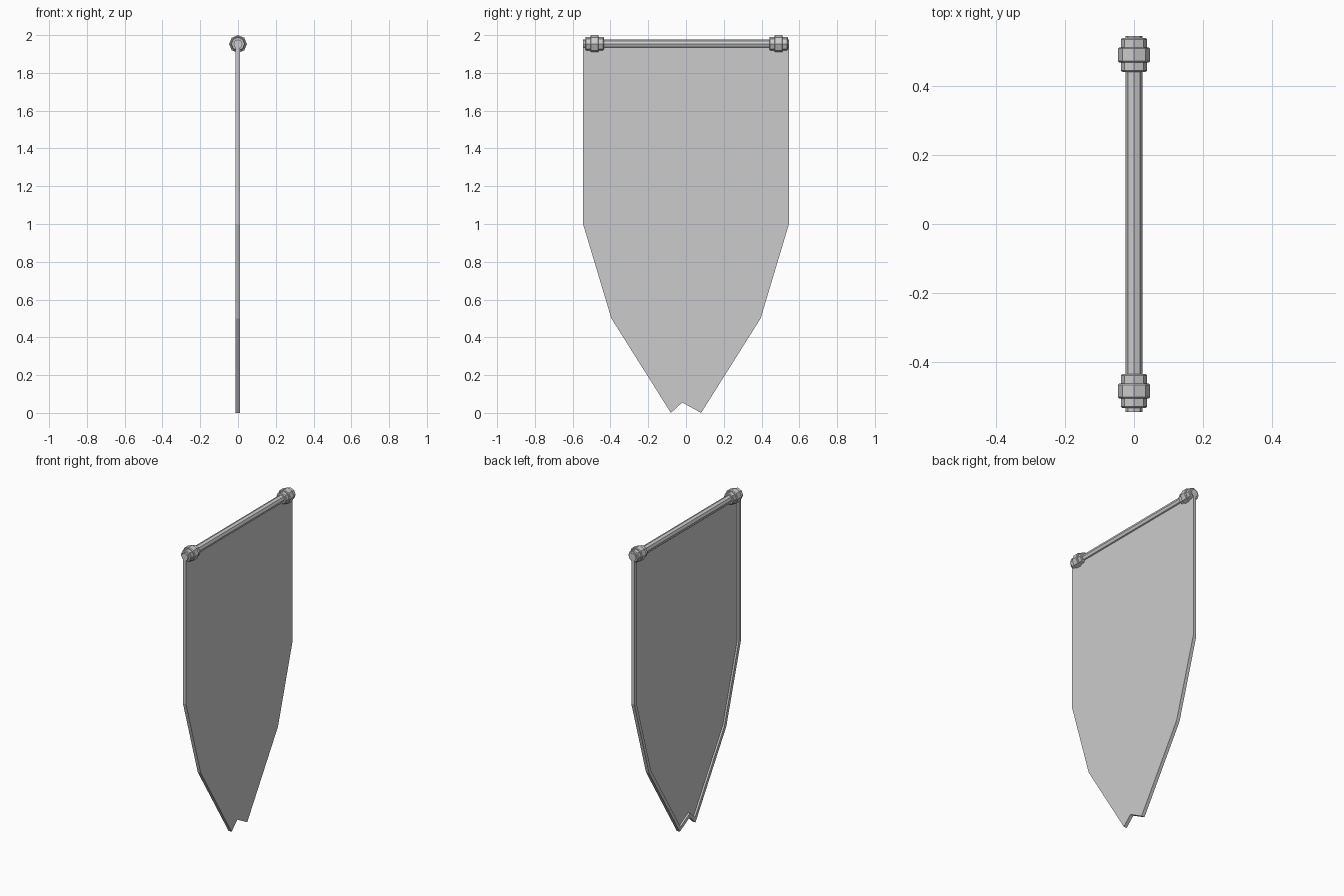
import bpy, bmesh, math
from mathutils import Matrix

if "Cube" in bpy.data.objects:
    bpy.data.objects.remove(bpy.data.objects["Cube"])

ROD_Z = 1.953


def new_object(name, bm):
    bmesh.ops.recalc_face_normals(bm, faces=bm.faces)
    mesh = bpy.data.meshes.new(name)
    bm.to_mesh(mesh)
    bm.free()
    obj = bpy.data.objects.new(name, mesh)
    bpy.context.collection.objects.link(obj)
    return obj


def octagon_bar(name, radius, y0, y1, bevel=0.0):
    # eight-sided bar along y, with a corner pointing straight up
    bm = bmesh.new()
    place = Matrix.Translation((0, (y0 + y1) / 2, ROD_Z)) @ Matrix.Rotation(math.pi / 2, 4, 'X')
    bmesh.ops.create_cone(bm, cap_ends=True, segments=8, radius1=radius,
                          radius2=radius, depth=y1 - y0, matrix=place)
    if bevel:
        rims = [e for e in bm.edges if abs(e.verts[0].co.y - e.verts[1].co.y) < 1e-5]
        bmesh.ops.bevel(bm, geom=rims, offset=bevel, segments=1, affect='EDGES')
    return new_object(name, bm)


# Cloth: pointed outline with a notched tip, recessed panel on the -x side
outline = [(-0.545, 1.95), (-0.545, 1.0), (-0.395, 0.5), (-0.08, 0.0), (-0.02, 0.055),
           (0.08, 0.0), (0.395, 0.5), (0.545, 1.0), (0.545, 1.95)]
bm = bmesh.new()
front = bm.faces.new([bm.verts.new((0.01, y, z)) for y, z in outline])
ext = bmesh.ops.extrude_face_region(bm, geom=[front], use_keep_orig=True)
back = next(g for g in ext["geom"] if isinstance(g, bmesh.types.BMFace))
for v in back.verts:
    v.co.x = -0.012
bmesh.ops.recalc_face_normals(bm, faces=bm.faces)
bmesh.ops.inset_region(bm, faces=[back], thickness=0.022, use_even_offset=True)
sunk = bmesh.ops.extrude_face_region(bm, geom=[back])
bmesh.ops.translate(bm, vec=(0.012, 0, 0),
                    verts=[g for g in sunk["geom"] if isinstance(g, bmesh.types.BMVert)])
if back.is_valid:
    bmesh.ops.delete(bm, geom=[back], context='FACES_ONLY')
new_object("banner_cloth", bm)

# Hanging rod
octagon_bar("rod", 0.024, -0.545, 0.545)

# Stepped collars near both ends of the rod
for side, y in (("left", -0.484), ("right", 0.49)):
    octagon_bar("inner_collar_" + side, 0.038, y - 0.049, y + 0.049, 0.004)
    octagon_bar("outer_collar_" + side, 0.047, y - 0.022, y + 0.022, 0.004)
